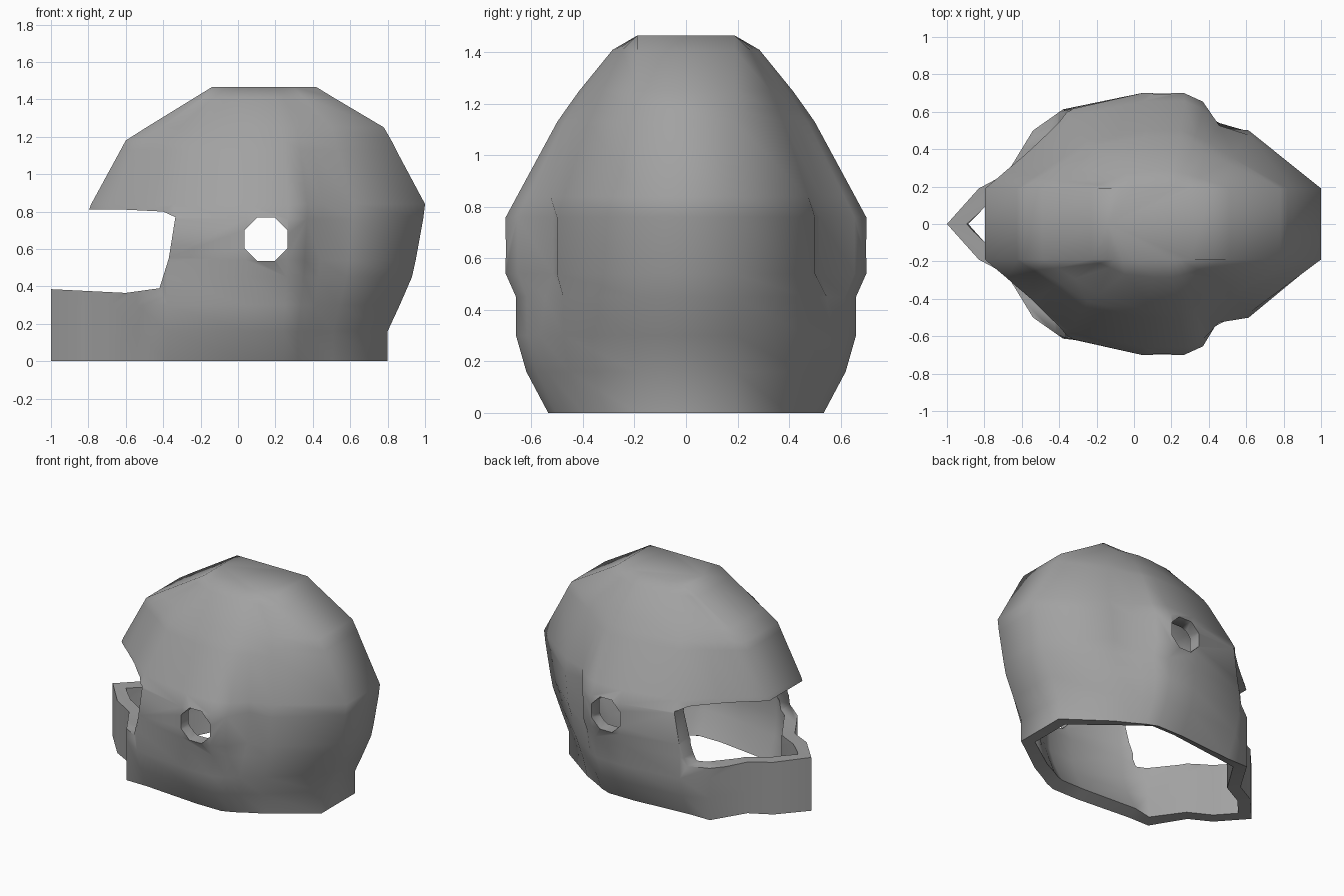
import bpy, bmesh, math
from mathutils import Matrix

old = bpy.data.objects.get("Cube")
if old:
    bpy.data.objects.remove(old)

mat = bpy.data.materials.new("shell grey")
mat.use_nodes = True
grey = (0.36, 0.36, 0.36, 1)
mat.diffuse_color = grey
mat.node_tree.nodes["Principled BSDF"].inputs["Base Color"].default_value = grey


def make(name, bm):
    bmesh.ops.recalc_face_normals(bm, faces=bm.faces)
    mesh = bpy.data.meshes.new(name)
    bm.to_mesh(mesh)
    bm.free()
    mesh.materials.append(mat)
    ob = bpy.data.objects.new(name, mesh)
    bpy.context.collection.objects.link(ob)
    return ob


# Side columns: share of the way from the ear line to the front or back
# ridge, and share of the way from the ridge to the full half width
ridge, ear_x = .19, .15
brow_columns = [(.88, .2), (.73, .45), (.53, .82), (.11, 1)]
cheek_column = (.54, .9)
chin_top, chin_tip = .5, -1
chin_guard = [(chin_tip, 0), (-.83, ridge), (-.68, .27), (-.54, .5)]


def outline(z, front, back, width, dent):
    def column(end, along, out):
        return ear_x + (end - ear_x) * along, ridge + (width - ridge) * out

    if z < chin_top:
        half = chin_guard + [column(front, *cheek_column), column(front, *brow_columns[-1])]
    else:
        half = [(front, 0), (front, ridge)] + [column(front, *c) for c in brow_columns]
    # The dent makes a step behind the ear
    back_columns = [(.14, 1), (.26, .91), (.36, .8 - dent), (.55, .61)]
    half += [column(back, *c) for c in back_columns] + [(back, ridge)]
    return half + [(x, -y) for x, y in reversed(half[1:])]


# Height, front ridge, back ridge, half width and dent of each level
levels = [
    (0, -.83, .8, .535, 0),
    (.16, -.83, .8, .62, 0),
    (.3, -.83, .865, .66, 0),
    (.45, -.83, .93, .66, .04),
    (.54, -.83, .95, .7, .16),
    (.76, -.815, .99, .7, .16),
    (.84, -.785, 1, .657, .08),
    (1.13, -.627, .845, .5, 0),
    (1.18, -.6, .82, .465, 0),
    (1.25, -.49, .78, .415, 0),
    (1.41, -.23, .51, .285, 0),
    (1.465, -.14, .42, ridge, 0),
]

# Outer skin lofted through the levels, open at the neck
bm = bmesh.new()
loops = []
for level in levels:
    loops.append([bm.verts.new((x, y, level[0])) for x, y in outline(*level)])
n = len(loops[0])
for lower, upper in zip(loops, loops[1:]):
    for i in range(n):
        j = (i + 1) % n
        bm.faces.new((lower[i], lower[j], upper[j], upper[i]))
bm.faces.new(loops[-1])
shell = make("helmet_shell", bm)
if shell.data.polygons[-1].normal.z < 0:
    shell.data.flip_normals()

# Wall thickness
wall = shell.modifiers.new("wall", "SOLIDIFY")
wall.thickness = 0.085
wall.offset = -1
wall.use_even_offset = True

# Visor opening cutter, extruded across the head
opening = [(-1.3, .385), (-1, .385), (-.6, .365), (-.42, .39), (-.37, .55),
           (-.335, .77), (-.4, .8), (-.6, .81), (-1.3, .81)]
bm = bmesh.new()
face = bm.faces.new([bm.verts.new((x, -1, z)) for x, z in opening])
extruded = bmesh.ops.extrude_face_region(bm, geom=[face])
for item in extruded["geom"]:
    if isinstance(item, bmesh.types.BMVert):
        item.co.y = 1
visor = make("visor_cutter", bm)

# Octagonal ear hole cutter, passing through both sides
bm = bmesh.new()
spin = Matrix.Rotation(math.pi / 2, 4, "X") @ Matrix.Rotation(math.pi / 8, 4, "Z")
bmesh.ops.create_cone(bm, cap_ends=True, segments=8, radius1=.125, radius2=.125, depth=2,
                      matrix=Matrix.Translation((ear_x, 0, .652)) @ spin)
ears = make("ear_hole_cutter", bm)

for cutter in (visor, ears):
    cutter.hide_render = True
    cut = shell.modifiers.new(cutter.name, "BOOLEAN")
    cut.operation = "DIFFERENCE"
    cut.solver = "EXACT"
    cut.object = cutter

# Apply the modifiers, drop the cutters and smooth the skin
bpy.ops.object.select_all(action="DESELECT")
shell.select_set(True)
bpy.context.view_layer.objects.active = shell
for modifier in list(shell.modifiers):
    bpy.ops.object.modifier_apply(modifier=modifier.name)
for cutter in (visor, ears):
    bpy.data.objects.remove(cutter)
bpy.ops.object.shade_smooth_by_angle(angle=math.radians(65))
